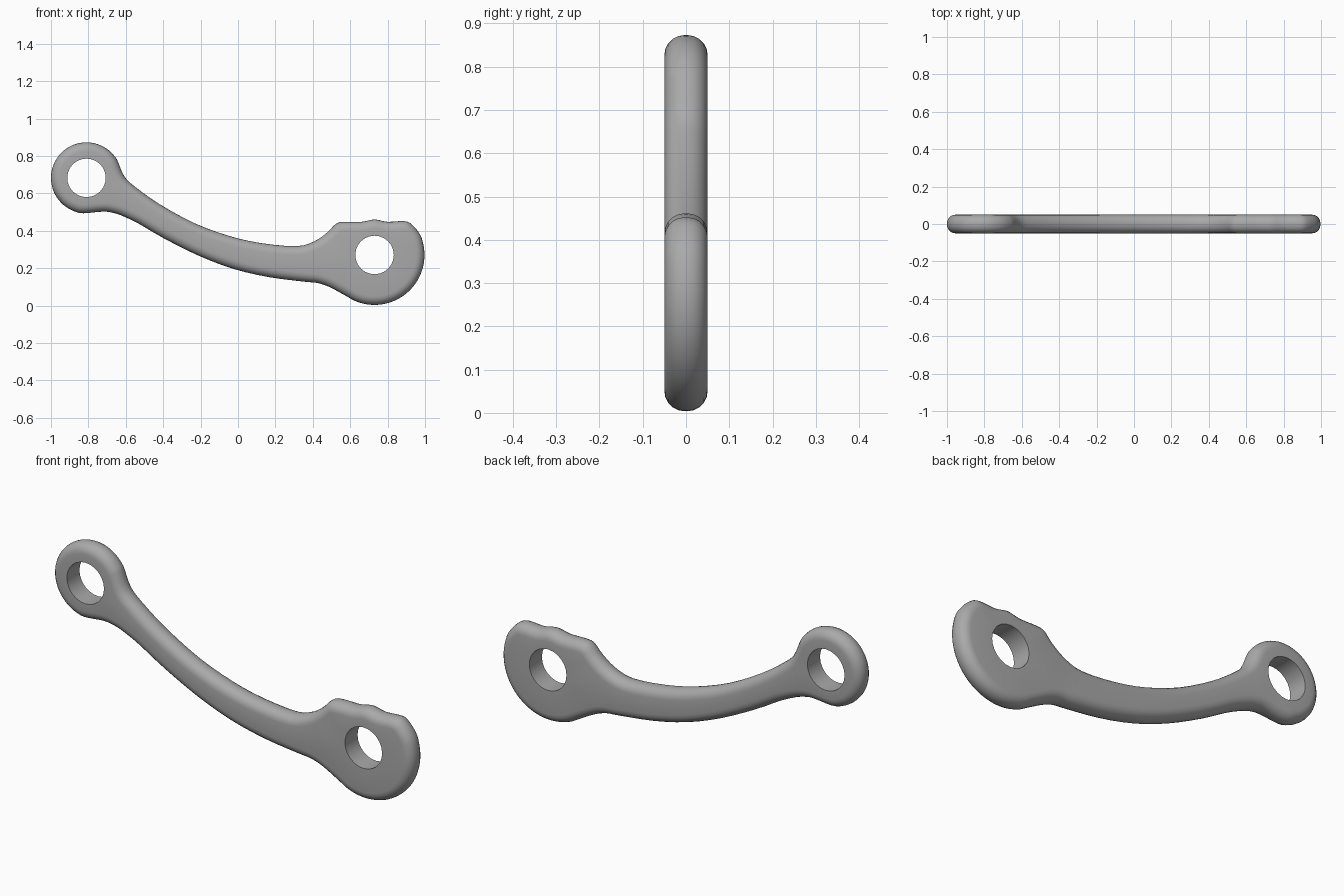
import bpy
import bmesh
from math import sin, cos, pi, radians
from mathutils import Vector

cube = bpy.data.objects.get("Cube")
if cube:
    bpy.data.objects.remove(cube)

HALF, ROUND = 0.05, 0.046
RING, LOBE = Vector((-0.81, 0.683)), Vector((0.73, 0.271))


def arc(centre, radius, start, end, count):
    angles = [radians(start + (end - start) * i / (count - 1)) for i in range(count)]
    return [centre + radius * Vector((cos(a), sin(a))) for a in angles]


def smooth_loop(points, steps):
    """Closed spline through the control points."""
    out, n = [], len(points)
    for i in range(n):
        a, b, c, d = (points[(i + k) % n] for k in (-1, 0, 1, 2))
        for s in range(steps):
            t = s / steps
            out.append(0.5 * (2 * b + (c - a) * t + (2 * a - 5 * b + 4 * c - d) * t ** 2
                              + (3 * b - a - 3 * c + d) * t ** 3))
    return out


# Outline, clockwise: arm top, notched pad, round lobe, arm underside, ring
upper = [(-0.64, 0.765), (-0.607, 0.69), (-0.548, 0.634), (-0.42, 0.543),
         (-0.233, 0.441), (-0.045, 0.372), (0.126, 0.334), (0.313, 0.318),
         (0.41, 0.345), (0.479, 0.393), (0.52, 0.435), (0.56, 0.448),
         (0.66, 0.448), (0.73, 0.461), (0.80, 0.448), (0.89, 0.452), (0.932, 0.432)]
lower = [(0.49, 0.099), (0.425, 0.121), (0.356, 0.128), (0.168, 0.152),
         (-0.019, 0.195), (-0.206, 0.265), (-0.393, 0.358), (-0.527, 0.436),
         (-0.607, 0.475), (-0.66, 0.494), (-0.72, 0.503)]
control = ([Vector(p) for p in upper] + arc(LOBE, 0.267, 24, -125, 14)
           + [Vector(p) for p in lower] + arc(RING, 0.19, -95, -325, 16))
outline = smooth_loop(control, 3)
N = len(outline)

# Inward directions, softened so the rounding stays even at tight corners
inward = []
for i in range(N):
    t = (outline[(i + 1) % N] - outline[i - 1]).normalized()
    inward.append(Vector((t.y, -t.x)))
for _ in range(3):
    inward = [(inward[i - 1] + 2 * inward[i] + inward[(i + 1) % N]).normalized()
              for i in range(N)]

bm = bmesh.new()


def ring_verts(points, y):
    return [bm.verts.new((p.x, y, p.y)) for p in points]


def bridge(a, b):
    n = len(a)
    for i in range(n):
        bm.faces.new((a[i], a[(i + 1) % n], b[(i + 1) % n], b[i]))


def loop_edges(verts):
    n = len(verts)
    return [bm.edges.get((verts[i], verts[(i + 1) % n]))
            for i in range(n)]


# Rounded rim from the front face to the back face
profile = []
for side in (-1, 1):
    for k in range(6):
        a = pi / 2 * (k if side > 0 else 5 - k) / 5
        profile.append((ROUND * (1 - cos(a)), side * (HALF - ROUND + ROUND * sin(a))))
shells = [ring_verts([p + d * inset for p, d in zip(outline, inward)], y)
          for inset, y in profile]
for a, b in zip(shells, shells[1:]):
    bridge(a, b)

# Pin holes with straight walls
hole_loops = []
for centre in (RING, LOBE):
    circle = arc(centre, 0.103, 0, 345, 24)
    pair = [ring_verts(circle, y) for y in (-HALF, HALF)]
    bridge(*pair)
    hole_loops.append(pair)

# Flat faces around the holes
for k, shell in enumerate((shells[0], shells[-1])):
    edges = loop_edges(shell)
    for pair in hole_loops:
        edges += loop_edges(pair[k])
    bmesh.ops.triangle_fill(bm, edges=edges, use_beauty=True,
                            normal=(0, -1 if k == 0 else 1, 0))
bmesh.ops.recalc_face_normals(bm, faces=bm.faces)

mesh = bpy.data.meshes.new("link_arm")
bm.to_mesh(mesh)
bm.free()
link = bpy.data.objects.new("link_arm", mesh)
bpy.context.collection.objects.link(link)

# Plain grey metal
grey = bpy.data.materials.new("plain_grey")
grey.use_nodes = True
colour = (0.4, 0.4, 0.4, 1)
grey.diffuse_color = colour
grey.node_tree.nodes["Principled BSDF"].inputs["Base Color"].default_value = colour
mesh.materials.append(grey)

bpy.context.view_layer.objects.active = link
link.select_set(True)
bpy.ops.object.shade_smooth_by_angle(angle=radians(35))
